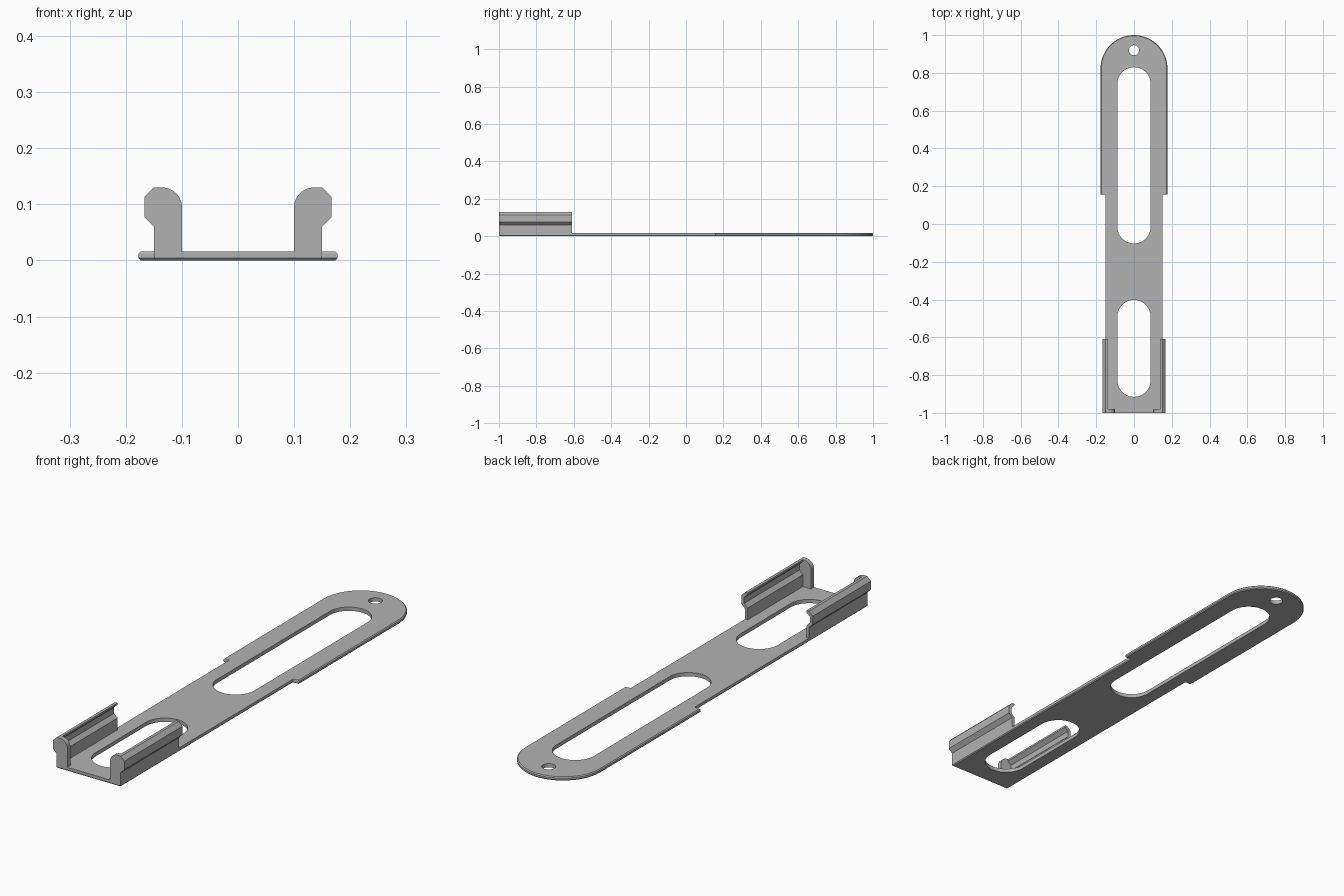
import bpy, bmesh
from math import sin, cos, pi, radians

cube = bpy.data.objects.get("Cube")
if cube:
    bpy.data.objects.remove(cube, do_unlink=True)

grey = bpy.data.materials.new("plain grey")
grey.use_nodes = True
colour = (0.45, 0.45, 0.45, 1)
grey.diffuse_color = colour
grey.node_tree.nodes["Principled BSDF"].inputs["Base Color"].default_value = colour

THICK = 0.016
CHAMFER = 0.004
STEP_Y = 0.155


def arc(cx, cy, r, start, end, steps):
    """Points on an arc, angles in degrees."""
    angles = [radians(start + (end - start) * i / steps) for i in range(steps + 1)]
    return [(cx + r * cos(a), cy + r * sin(a)) for a in angles]


def prism(name, points, place, depth, chamfer_rule=None):
    """Extrude a closed outline along the vector depth."""
    bm = bmesh.new()
    face = bm.faces.new([bm.verts.new(place(*p)) for p in points])
    out = bmesh.ops.extrude_face_region(bm, geom=[face])
    bmesh.ops.translate(bm, vec=depth, verts=[v for v in out["geom"] if isinstance(v, bmesh.types.BMVert)])
    bmesh.ops.recalc_face_normals(bm, faces=bm.faces)
    if chamfer_rule:
        edges = [e for e in bm.edges if chamfer_rule(e)]
        bmesh.ops.bevel(bm, geom=edges, offset=CHAMFER, segments=1, affect='EDGES')
    mesh = bpy.data.meshes.new(name)
    bm.to_mesh(mesh)
    bm.free()
    obj = bpy.data.objects.new(name, mesh)
    bpy.context.collection.objects.link(obj)
    mesh.materials.append(grey)
    return obj


def activate(obj):
    bpy.ops.object.select_all(action='DESELECT')
    obj.select_set(True)
    bpy.context.view_layer.objects.active = obj


# Flat plate: narrow neck, wide handle with a round end
narrow, wide = 0.15, 0.177
outline = [(-narrow, -1), (narrow, -1), (narrow, STEP_Y), (wide, STEP_Y)]
outline += arc(0, 1 - wide, wide, 0, 180, 48)
outline += [(-wide, STEP_Y), (-narrow, STEP_Y)]


def plate_chamfer(edge):
    a, b = (v.co for v in edge.verts)
    if abs(a.z - b.z) > 0.001:
        return False
    on_wide = min(a.y, b.y) > STEP_Y - 0.001
    return a.z < 0.001 or on_wide


plate = prism("base_plate", outline, lambda x, y: (x, y, 0), (0, 0, THICK), plate_chamfer)


# Long slots and hanging hole
def slot(y0, y1, r):
    return arc(0, y1 - r, r, 0, 180, 24) + arc(0, y0 + r, r, 180, 360, 24)


openings = {
    "handle_slot": slot(-0.103, 0.83, 0.088),
    "front_slot": slot(-0.915, -0.402, 0.088),
    "hanging_hole": arc(0, 0.92, 0.027, 0, 345, 23),
}
for name, points in openings.items():
    cutter = prism(name + "_cutter", points, lambda x, y: (x, y, -0.1), (0, 0, 0.2))
    cutter.hide_render = True
    activate(plate)
    mod = plate.modifiers.new(name, 'BOOLEAN')
    mod.operation = 'DIFFERENCE'
    mod.solver = 'EXACT'
    mod.object = cutter
    bpy.ops.object.modifier_apply(modifier=mod.name)
    bpy.data.objects.remove(cutter, do_unlink=True)

# Snap rails with an outward bulge, and rounded stops at the front
outer = [(0.15, CHAMFER), (0.15, 0.06), (0.167, 0.077), (0.167, 0.113), (0.15, 0.13)]
inner = [(0.138, 0.13), (0.138, 0.122), (0.154, 0.107), (0.154, 0.082), (0.138, 0.066), (0.138, CHAMFER)]
stop = outer + arc(0.135, 0.095, 0.035, 90, 180, 12) + [(0.10, CHAMFER)]

parts = [plate]
for side, sign in (("left", 1), ("right", -1)):
    def place(x, z):
        return (sign * x, -1, z)
    parts.append(prism(side + "_rail", outer + inner, place, (0, 0.39, 0)))
    parts.append(prism(side + "_front_stop", stop, place, (0, 0.02, 0)))

for obj in parts:
    activate(obj)
    bpy.ops.object.shade_smooth_by_angle(angle=radians(25))
